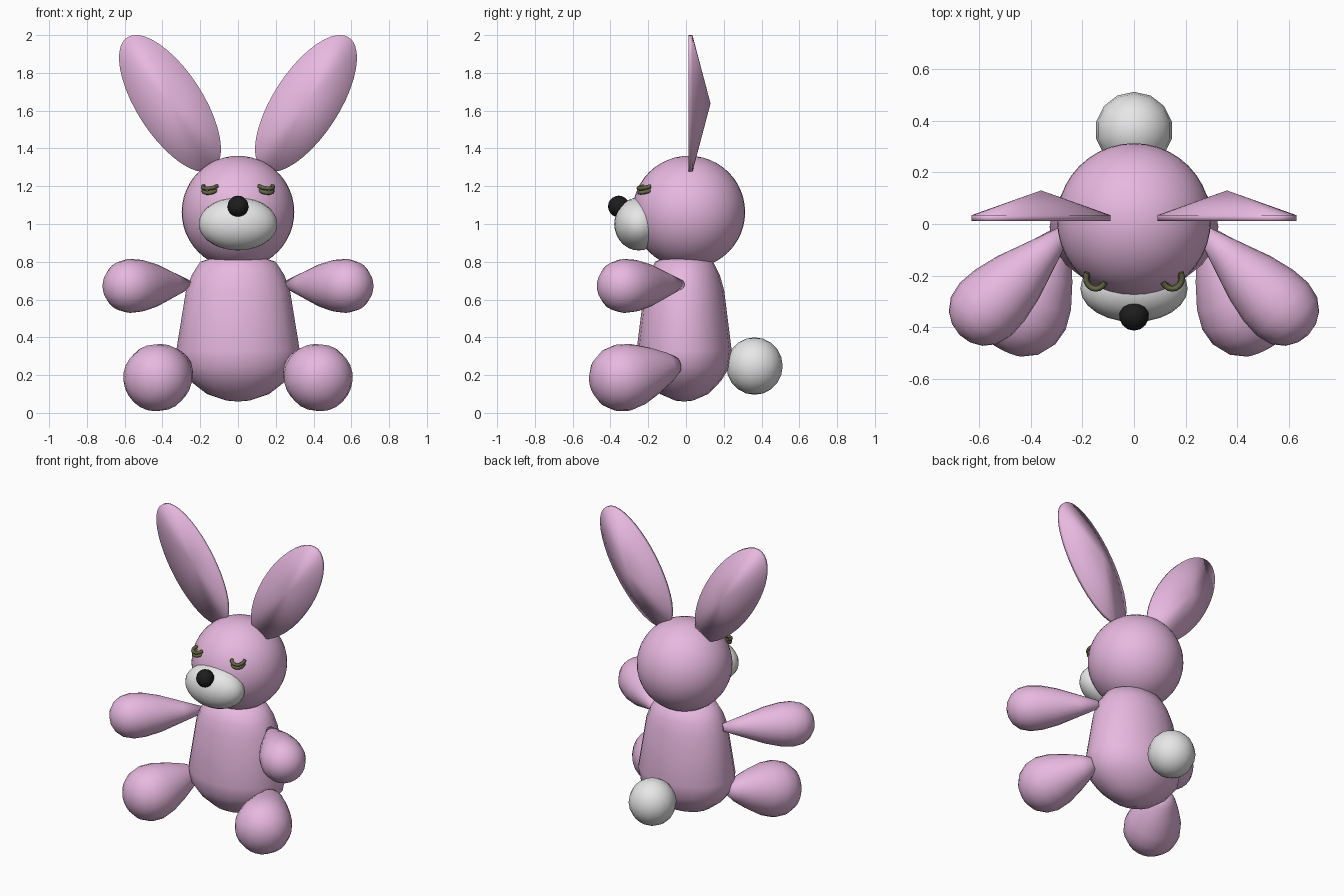
import bpy, bmesh, math
from mathutils import Vector, Matrix

if "Cube" in bpy.data.objects:
    bpy.data.objects.remove(bpy.data.objects["Cube"])


def material(name, rgb):
    m = bpy.data.materials.new(name)
    m.diffuse_color = (*rgb, 1)
    m.use_nodes = True
    m.node_tree.nodes["Principled BSDF"].inputs["Base Color"].default_value = m.diffuse_color
    return m


PINK = material("pink plush", (0.80, 0.48, 0.74))
WHITE = material("white plush", (0.80, 0.80, 0.80))
BLACK = material("black", (0.012, 0.012, 0.012))
OLIVE = material("dark olive", (0.13, 0.13, 0.06))


def finish(name, bm, mat):
    bmesh.ops.recalc_face_normals(bm, faces=bm.faces)
    for f in bm.faces:
        f.smooth = True
    me = bpy.data.meshes.new(name)
    bm.to_mesh(me)
    bm.free()
    me.materials.append(mat)
    ob = bpy.data.objects.new(name, me)
    bpy.context.collection.objects.link(ob)
    return ob


def ball(name, centre, radii, mat, seg=32, rings=16):
    bm = bmesh.new()
    bmesh.ops.create_uvsphere(bm, u_segments=seg, v_segments=rings, radius=1)
    bm.transform(Matrix.Translation(centre) @ Matrix.Diagonal((*radii, 1)))
    return finish(name, bm, mat)


def lathe(name, profile, mat, matrix, seg=24):
    """Spin (height, radius) points round local z; first and last are poles."""
    bm = bmesh.new()
    rings = []
    for h, r in profile[1:-1]:
        rings.append([bm.verts.new((r * math.cos(2 * math.pi * i / seg),
                                    r * math.sin(2 * math.pi * i / seg), h)) for i in range(seg)])
    low = bm.verts.new((0, 0, profile[0][0]))
    high = bm.verts.new((0, 0, profile[-1][0]))
    for i in range(seg):
        j = (i + 1) % seg
        for a, b in zip(rings, rings[1:]):
            bm.faces.new((a[i], a[j], b[j], b[i]))
        bm.faces.new((low, rings[0][j], rings[0][i]))
        bm.faces.new((high, rings[-1][i], rings[-1][j]))
    bm.transform(matrix)
    return finish(name, bm, mat)


def limb(name, start, bulb, profile):
    start, bulb = Vector(start), Vector(bulb)
    turn = (bulb - start).to_track_quat('Z', 'Y').to_matrix().to_4x4()
    return lathe(name, profile, PINK, Matrix.Translation(start) @ turn)


def ear(name, side, seg=40):
    """Tilted oval with a slightly dished front and a peaked back."""
    bm = bmesh.new()
    t = math.radians(32.9)
    cx, cz = 0.36, 1.638
    front, back = [], []
    for i in range(seg):
        a = 2 * math.pi * i / seg
        u, v = 0.417 * math.cos(a), 0.175 * math.sin(a)
        x = cx + u * math.sin(t) + v * math.cos(t)
        z = cz + u * math.cos(t) - v * math.sin(t)
        front.append(bm.verts.new((side * x, 0.012, z)))
        back.append(bm.verts.new((side * x, 0.034, z)))
    dish = bm.verts.new((side * cx, 0.028, cz))
    peak = bm.verts.new((side * cx, 0.13, cz))
    for i in range(seg):
        j = (i + 1) % seg
        bm.faces.new((front[i], front[j], dish))
        bm.faces.new((back[j], back[i], peak))
        bm.faces.new((front[j], front[i], back[i], back[j]))
    return finish(name, bm, PINK)


def eye_stroke(name, side, z, size):
    """Closed-eye lash: a bowed tube standing out from the face."""
    cu = bpy.data.curves.new(name, 'CURVE')
    cu.dimensions = '3D'
    cu.bevel_depth = 0.011
    cu.bevel_resolution = 2
    cu.use_fill_caps = True
    sp = cu.splines.new('POLY')
    n = 9
    sp.points.add(n - 1)
    for i in range(n):
        a = math.pi * i / (n - 1)
        u, d = 0.04 * size * math.cos(a), 0.045 * size * math.sin(a)
        x = 0.147 + u * 0.88 + d * 0.4
        y = -0.207 + u * 0.47 - d * 0.9
        sp.points[i].co = (side * x, y, z - 0.012 * math.sin(a), 1)
    ob = bpy.data.objects.new(name, cu)
    cu.materials.append(OLIVE)
    bpy.context.collection.objects.link(ob)


# Body: oval-section bean with faceted bottom
lathe("body", [(0.06, 0), (0.065, 0.06), (0.10, 0.165), (0.17, 0.255), (0.24, 0.31), (0.33, 0.327),
               (0.65, 0.275), (0.73, 0.245), (0.80, 0.20), (0.82, 0.14), (0.83, 0)], PINK,
      Matrix.Translation((0, -0.01, 0)) @ Matrix.Diagonal((1, 0.77, 1, 1)), seg=20)

# Head, muzzle, nose and tail
ball("head", (0, 0.015, 1.063), (0.298, 0.298, 0.298), PINK, 40, 24)
ball("muzzle", (0, -0.25, 1.0), (0.208, 0.13, 0.14), WHITE, 24, 14)
ball("nose", (0, -0.356, 1.093), (0.057, 0.057, 0.057), BLACK, 14, 10)
ball("tail", (0, 0.363, 0.248), (0.15, 0.149, 0.152), WHITE, 14, 10)

# Paired parts
ARM = [(0, 0), (0.002, 0.025), (0.12, 0.066), (0.26, 0.115), (0.36, 0.138), (0.436, 0.143),
       (0.50, 0.128), (0.545, 0.093), (0.57, 0.05), (0.579, 0)]
LEG = [(0, 0), (0.004, 0.04), (0.06, 0.08), (0.15, 0.125), (0.25, 0.165), (0.33, 0.179),
       (0.40, 0.167), (0.46, 0.128), (0.495, 0.075), (0.51, 0)]
for side, label in ((-1, "left"), (1, "right")):
    limb(label + "_arm", (side * 0.262, -0.025, 0.68), (side * 0.575, -0.33, 0.672), ARM)
    limb(label + "_leg", (side * 0.29, -0.04, 0.255), (side * 0.43, -0.34, 0.185), LEG)
    ear(label + "_ear", side)
    eye_stroke(label + "_upper_lash", side, 1.2, 1.0)
    eye_stroke(label + "_lower_lash", side, 1.177, 0.9)
